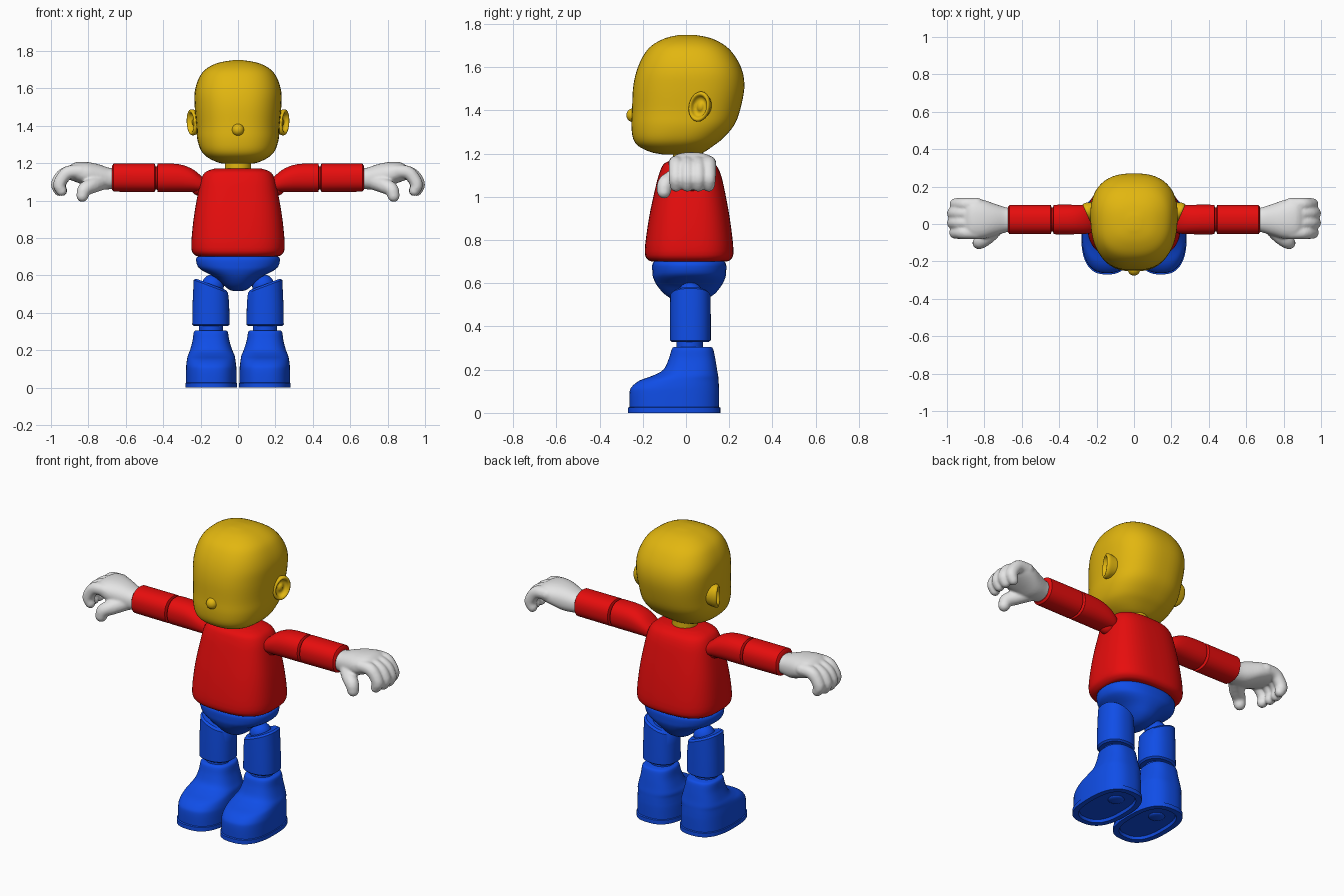
import bpy, bmesh, math
from mathutils import Matrix, Vector


def make_mat(name, rgb):
    m = bpy.data.materials.new(name)
    m.diffuse_color = (*rgb, 1)
    return m


YELLOW = make_mat("yellow", (0.76, 0.47, 0.005))
RED = make_mat("red", (0.80, 0.004, 0.004))
BLUE = make_mat("blue", (0.005, 0.075, 0.80))
WHITE = make_mat("white", (0.78, 0.78, 0.78))


def finish(name, bm, mat, mirror=False, angle=35):
    bmesh.ops.recalc_face_normals(bm, faces=bm.faces)
    me = bpy.data.meshes.new(name)
    bm.to_mesh(me)
    bm.free()
    me.materials.append(mat)
    ob = bpy.data.objects.new(name, me)
    bpy.context.collection.objects.link(ob)
    bpy.ops.object.select_all(action='DESELECT')
    ob.select_set(True)
    bpy.context.view_layer.objects.active = ob
    bpy.ops.object.shade_smooth_by_angle(angle=math.radians(angle))
    if mirror:
        ob.modifiers.new("mirror", 'MIRROR').use_mirror_merge = False
    return ob


def smooth_rows(rows, steps):
    """Catmull-Rom interpolation between key rows."""
    out = []
    for i in range(len(rows) - 1):
        p = [Vector(rows[max(0, min(len(rows) - 1, i + k))]) for k in (-1, 0, 1, 2)]
        for s in range(steps):
            t = s / steps
            out.append(0.5 * (2 * p[1] + (p[2] - p[0]) * t
                              + (2 * p[0] - 5 * p[1] + 4 * p[2] - p[3]) * t * t
                              + (3 * p[1] - p[0] - 3 * p[2] + p[3]) * t ** 3))
    return out + [Vector(rows[-1])]


def loft(rows, n=2.0, axis='z', seg=40, steps=1, bm=None):
    """Rows: position along axis, then min/max of the two cross axes."""
    bm = bm or bmesh.new()
    rings = []
    for t, a0, a1, b0, b1 in (smooth_rows(rows, steps) if steps > 1 else rows):
        ring = []
        for k in range(seg):
            u = 2 * math.pi * (k + 0.5) / seg
            c, s = math.cos(u), math.sin(u)
            a = (a0 + a1) / 2 + (a1 - a0) / 2 * math.copysign(abs(c) ** (2 / n), c)
            b = (b0 + b1) / 2 + (b1 - b0) / 2 * math.copysign(abs(s) ** (2 / n), s)
            ring.append(bm.verts.new((a, b, t) if axis == 'z' else (t, a, b)))
        rings.append(ring)
    for r, q in zip(rings, rings[1:]):
        for k in range(seg):
            j = (k + 1) % seg
            bm.faces.new((r[k], r[j], q[j], q[k]))
    bm.faces.new(rings[0][::-1])
    bm.faces.new(rings[-1])
    return bm


def ball(bm, center, radius, scale=(1, 1, 1), seg=20):
    m = Matrix.Translation(center) @ Matrix.Diagonal((*scale, 1))
    bmesh.ops.create_uvsphere(bm, u_segments=seg, v_segments=seg // 2, radius=radius, matrix=m)
    return bm


def tube(bm, pts, steps=6):
    """Chain of overlapping balls along x, y, z, radius points."""
    for p in smooth_rows(pts, steps):
        ball(bm, p[:3], p[3], seg=14)


# Head, slightly narrower towards the face
bm = loft([(1.197, -.08, .08, -.11, .06), (1.208, -.12, .12, -.165, .085),
           (1.235, -.17, .17, -.22, .125), (1.27, -.20, .20, -.245, .17),
           (1.33, -.218, .218, -.253, .222), (1.40, -.222, .222, -.25, .25),
           (1.50, -.23, .23, -.246, .27), (1.58, -.23, .23, -.23, .262),
           (1.65, -.21, .21, -.20, .228), (1.70, -.175, .175, -.16, .182),
           (1.735, -.11, .11, -.095, .115), (1.75, -.03, .03, -.03, .04)],
          n=2.5, seg=56, steps=4)
for v in bm.verts:
    v.co.x *= 1 + 0.2 * v.co.y
finish("head", bm, YELLOW, angle=60)
finish("nose", ball(bmesh.new(), (0, -.243, 1.378), .033), YELLOW)
finish("neck", loft([(1.14, -.07, .07, -.06, .08), (1.23, -.07, .07, -.06, .08)]), YELLOW)

# Ears: dished ovals turned outwards at the back
prof = [(-.05, .036), (-.01, .048), (.006, .052), (.018, .050), (.021, .044),
        (.016, .038), (.002, .032), (-.003, .02), (.006, .01)]
bm = loft([(x, -r, r, -r * 1.36, r * 1.36) for x, r in prof], axis='x', seg=32, steps=2)
rot = Matrix.Rotation(math.radians(-24), 4, 'Z') @ Matrix.Rotation(math.radians(-14), 4, 'X')
bmesh.ops.transform(bm, verts=bm.verts, matrix=Matrix.Translation((.236, .066, 1.418)) @ rot)
finish("ear", bm, YELLOW, True, 60)

# Torso
finish("torso", loft([(.700, -.20, .20, -.145, .175), (.708, -.23, .23, -.175, .205),
                      (.75, -.25, .25, -.191, .22), (.90, -.238, .238, -.172, .203),
                      (1.05, -.212, .212, -.14, .175), (1.12, -.195, .195, -.12, .155),
                      (1.155, -.17, .17, -.10, .13), (1.172, -.12, .12, -.06, .09)],
                     n=2.8, seg=56, steps=4), RED, angle=50)

# Pelvis: wedge narrowing between the legs
finish("pelvis", loft([(.705, -.205, .205, -.14, .17), (.69, -.224, .224, -.156, .186),
                       (.65, -.217, .217, -.156, .186), (.625, -.19, .19, -.152, .182),
                       (.59, -.125, .125, -.135, .165), (.55, -.08, .08, -.10, .132),
                       (.525, -.05, .05, -.06, .09), (.515, -.02, .02, -.02, .05)],
                      n=2.3, steps=3), BLUE, angle=50)

# Upper legs with slanted tops
rows = [(.328, .055, .235, -.065, .105), (.336, .045, .245, -.075, .115),
        (.45, .047, .243, -.075, .115), (.541, .053, .237, -.073, .113),
        (.552, .065, .225, -.062, .102)]
bm = loft(rows, n=2.3)
for v in bm.verts:
    if v.co.z > .5:
        v.co.z += .38 * (v.co.x - .145)
finish("upper_leg", bm, BLUE, True)
bm = ball(bmesh.new(), (.135, .02, .545), .06)
finish("hip_joint", bm, BLUE, True)
finish("knee_joint", loft([(.28, .08, .21, -.045, .08), (.36, .08, .21, -.045, .08)]), BLUE, True)

# Boots
finish("boot", loft([(.022, .008, .278, -.262, .153), (.09, .008, .278, -.262, .154),
                     (.12, .010, .277, -.252, .153), (.15, .014, .273, -.215, .151),
                     (.172, .018, .268, -.155, .149), (.20, .030, .257, -.105, .144),
                     (.25, .046, .243, -.08, .136), (.295, .054, .237, -.066, .126),
                     (.306, .064, .227, -.055, .115)], n=2.6, seg=48, steps=4), BLUE, True, 45)
finish("sole", loft([(.016, .05, .236, -.22, .11), (.016, .04, .246, -.232, .122),
                     (0, .034, .252, -.238, .128), (0, .005, .282, -.27, .16),
                     (.024, .005, .282, -.27, .16), (.027, .01, .277, -.262, .153)],
                    n=2.6, seg=48), BLUE, True)
finish("sole_peg", ball(bmesh.new(), (.143, .02, .016), .045, (1, 1, .25)), BLUE, True)

# Arms
finish("upper_arm", loft([(.16, -.02, .07, 1.05, 1.10), (.20, -.04, .09, 1.045, 1.135),
                          (.25, -.052, .10, 1.045, 1.172), (.32, -.055, .103, 1.045, 1.195),
                          (.42, -.055, .103, 1.045, 1.198), (.428, -.053, .10, 1.048, 1.195),
                          (.434, -.04, .088, 1.06, 1.182)], n=2.3, axis='x', steps=3), RED, True)
finish("shoulder_joint", ball(bmesh.new(), (.205, .024, 1.075), .05), RED, True)
finish("elbow_joint", loft([(.40, -.04, .088, 1.06, 1.182), (.47, -.04, .088, 1.06, 1.182)],
                           axis='x'), RED, True)
finish("forearm", loft([(.440, -.04, .088, 1.06, 1.182), (.446, -.055, .103, 1.045, 1.198),
                        (.665, -.055, .103, 1.047, 1.198), (.674, -.043, .09, 1.058, 1.185)],
                       n=2.3, axis='x'), RED, True)

# Hands: palm, four curled fingers and a thumb fused together
bm = loft([(.66, -.04, .085, 1.065, 1.172), (.69, -.046, .09, 1.06, 1.175),
           (.75, -.065, .11, 1.058, 1.195), (.81, -.08, .13, 1.078, 1.206),
           (.87, -.075, .135, 1.10, 1.204), (.91, -.05, .11, 1.115, 1.18)],
          n=2.3, axis='x', steps=3)
for y, reach in ((-.046, -.012), (.006, 0), (.057, 0), (.105, -.014)):
    tube(bm, [(.84, y, 1.155, .036), (.90, y, 1.152, .036), (.945 + reach, y, 1.128, .035),
              (.967 + reach, y, 1.085, .034), (.955 + reach, y, 1.052, .029)])
tube(bm, [(.73, -.01, 1.10, .045), (.78, -.065, 1.08, .042),
          (.82, -.095, 1.06, .038), (.832, -.102, 1.025, .033)])
hand = finish("hand", bm, WHITE)
rm = hand.modifiers.new("fuse", 'REMESH')
rm.mode, rm.voxel_size, rm.use_smooth_shade = 'VOXEL', .007, True
sm = hand.modifiers.new("soften", 'SMOOTH')
sm.factor, sm.iterations = .5, 5
hand.modifiers.new("mirror", 'MIRROR').use_mirror_merge = False
